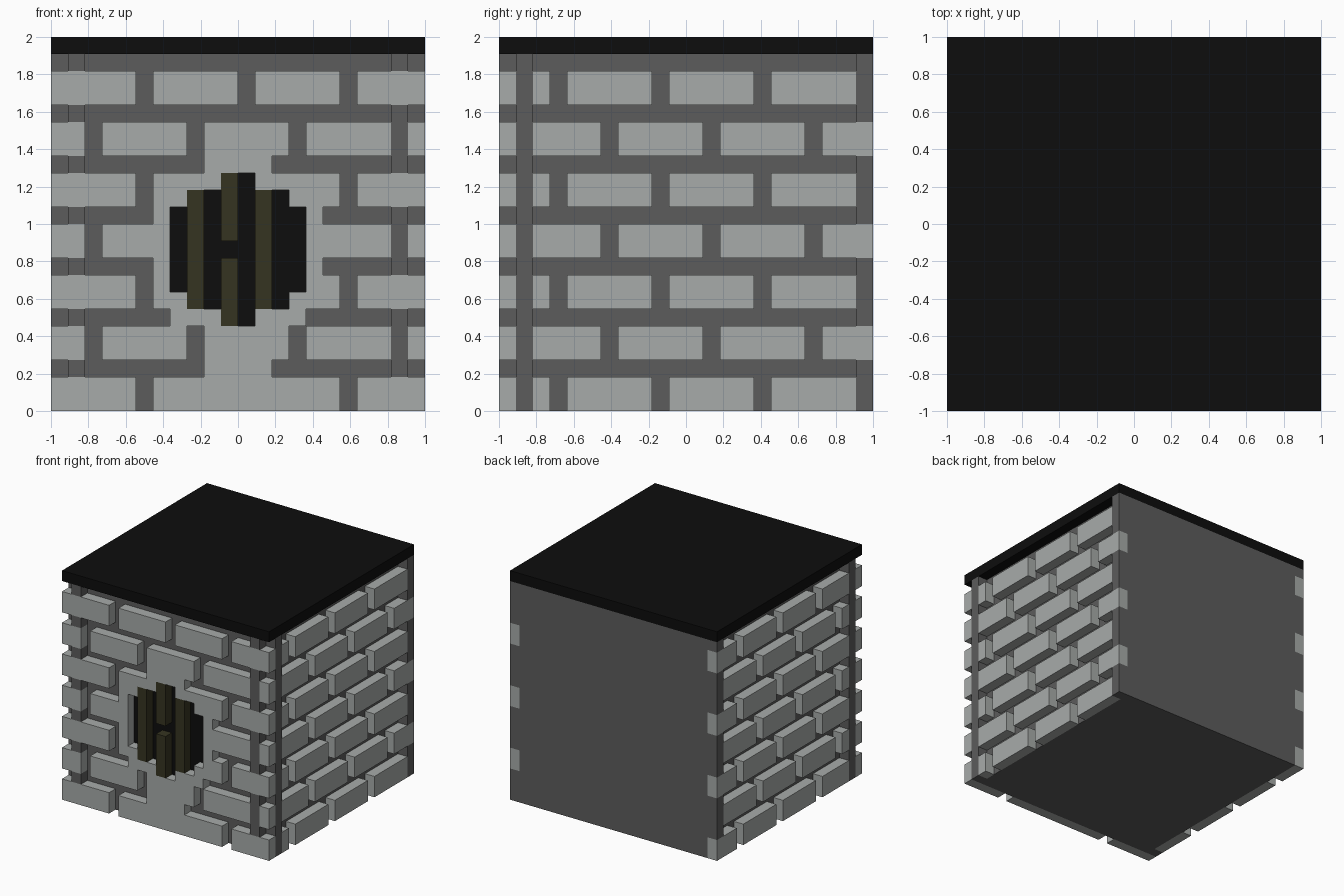
import bpy, bmesh
from mathutils import Vector

CELL = 1 / 11          # the block is 22 cells wide, deep and tall
N = 22
EVEN_ROWS = (0, 6, 12, 18)
ODD_ROWS = (3, 9, 15)

if "Cube" in bpy.data.objects:
    bpy.data.objects.remove(bpy.data.objects["Cube"], do_unlink=True)


def material(name, rgb):
    mat = bpy.data.materials.new(name)
    mat.use_nodes = True
    mat.diffuse_color = (*rgb, 1)
    mat.node_tree.nodes["Principled BSDF"].inputs["Base Color"].default_value = (*rgb, 1)
    return mat


STONE = material("light_stone", (0.39, 0.41, 0.40))
MORTAR = material("dark_mortar", (0.107, 0.107, 0.107))
BLACK = material("black", (0.004, 0.004, 0.004))
OLIVE = material("dark_olive", (0.036, 0.034, 0.015))


def point(x, y, z):
    return Vector((x * CELL - 1, y * CELL - 1, z * CELL))


def finish(name, bm, mat):
    bmesh.ops.recalc_face_normals(bm, faces=bm.faces)
    mesh = bpy.data.meshes.new(name)
    bm.to_mesh(mesh)
    bm.free()
    mesh.materials.append(mat)
    obj = bpy.data.objects.new(name, mesh)
    bpy.context.collection.objects.link(obj)
    return obj


def boxes(name, spans, mat):
    """One object made of boxes, each given as x, y and z ranges in cells."""
    bm = bmesh.new()
    for xs, ys, zs in spans:
        low, high = (point(xs[i], ys[i], zs[i]) for i in (0, 1))
        verts = bmesh.ops.create_cube(bm, size=1)["verts"]
        for v in verts:
            v.co = Vector([high[k] if v.co[k] > 0 else low[k] for k in range(3)])
    return finish(name, bm, mat)


def panel(name, cells, y0, y1, mat):
    """A front-facing plate whose outline follows a set of grid cells."""
    bm = bmesh.new()
    for x, z in cells:
        corners = [(x, z), (x + 1, z), (x + 1, z + 1), (x, z + 1)]
        bm.faces.new([bm.verts.new(point(a, y0, b)) for a, b in corners])
    bmesh.ops.remove_doubles(bm, verts=bm.verts, dist=0.001)
    ext = bmesh.ops.extrude_face_region(bm, geom=bm.faces[:], use_keep_orig=True)
    for v in ext["geom"]:
        if isinstance(v, bmesh.types.BMVert):
            v.co.y = y1 * CELL - 1
    return finish(name, bm, mat)


def cells_of(rects):
    return {(x, z) for x0, x1, z0, z1 in rects
            for x in range(x0, x1) for z in range(z0, z1)}


def gaps(rows):
    """Height ranges left free between two-cell-high brick rows."""
    edges = [0] + [e for r in sorted(rows) for e in (r, r + 2)] + [N - 1]
    return [(a, b) for a, b in zip(edges[::2], edges[1::2]) if b > a]


# Core, back wall and roof
boxes("mortar_core", [((1, 21), (1, 22), (0, 21))], MORTAR)
boxes("roof_slab", [((0, N), (0, N), (21, N))], BLACK)

# Mortar posts at the corners
ALL_ROWS = EVEN_ROWS + ODD_ROWS
boxes("right_front_post", [((1, 2), (0, 1), g) for g in gaps(ALL_ROWS)], MORTAR)
boxes("left_front_post", [((20, 21), (0, 1), g) for g in gaps(EVEN_ROWS)], MORTAR)
boxes("right_back_post", [((0, 1), (21, N), g) for g in gaps(EVEN_ROWS)], MORTAR)
boxes("left_back_post", [((21, N), (21, N), g) for g in gaps(ODD_ROWS)], MORTAR)
for name, xs in (("right_side_post", (0, 1)), ("left_side_post", (21, N))):
    boxes(name, [(xs, (1, 2), (0, 21))], MORTAR)

# Side bricks, staggered in opposite order on the two sides
SHORT_START = [(2, 3), (4, 9), (10, 15), (16, 21)]
LONG_START = [(2, 6), (7, 12), (13, 18), (19, N)]
for name, xs, even, odd in (("left_bricks", (21, N), SHORT_START, LONG_START),
                            ("right_bricks", (0, 1), LONG_START, SHORT_START)):
    spans = [(xs, ys, (r, r + 2)) for rows, runs in ((EVEN_ROWS, even), (ODD_ROWS, odd))
             for r in rows for ys in runs]
    boxes(name, spans, STONE)

# Front bricks around the window
front = [(xs, r) for r in EVEN_ROWS for xs in ((0, 5), (18, N))]
front += [(xs, r) for r in ODD_ROWS for xs in ((0, 2), (21, N))]
front += [(xs, r) for r in (3, 15) for xs in ((3, 8), (15, 20))]
front += [(xs, 18) for xs in ((6, 11), (12, 17))]
boxes("front_bricks", [(xs, (0, 1), (r, r + 2)) for xs, r in front], STONE)

# Stepped round window: stone surround, dark backing and bars
opening = cells_of([(10, 12, 5, 14), (8, 14, 6, 13), (7, 15, 7, 12)])
surround = cells_of([(6, 17, 0, 2), (9, 13, 2, 3), (9, 14, 3, 5), (7, 15, 5, 6),
                     (6, 17, 6, 8), (6, 16, 8, 12), (3, 20, 9, 11), (6, 17, 12, 14),
                     (9, 13, 14, 15), (9, 14, 15, 17)])
panel("window_surround", surround - opening, 0, 1, STONE)
panel("window_backing", opening, 0.95, 1, BLACK)
bars = [(8, 6, 13), (10, 5, 9), (10, 10, 14), (12, 6, 13)]
boxes("window_bars", [((x, x + 1), (0, 0.95), (z0, z1)) for x, z0, z1 in bars], OLIVE)
